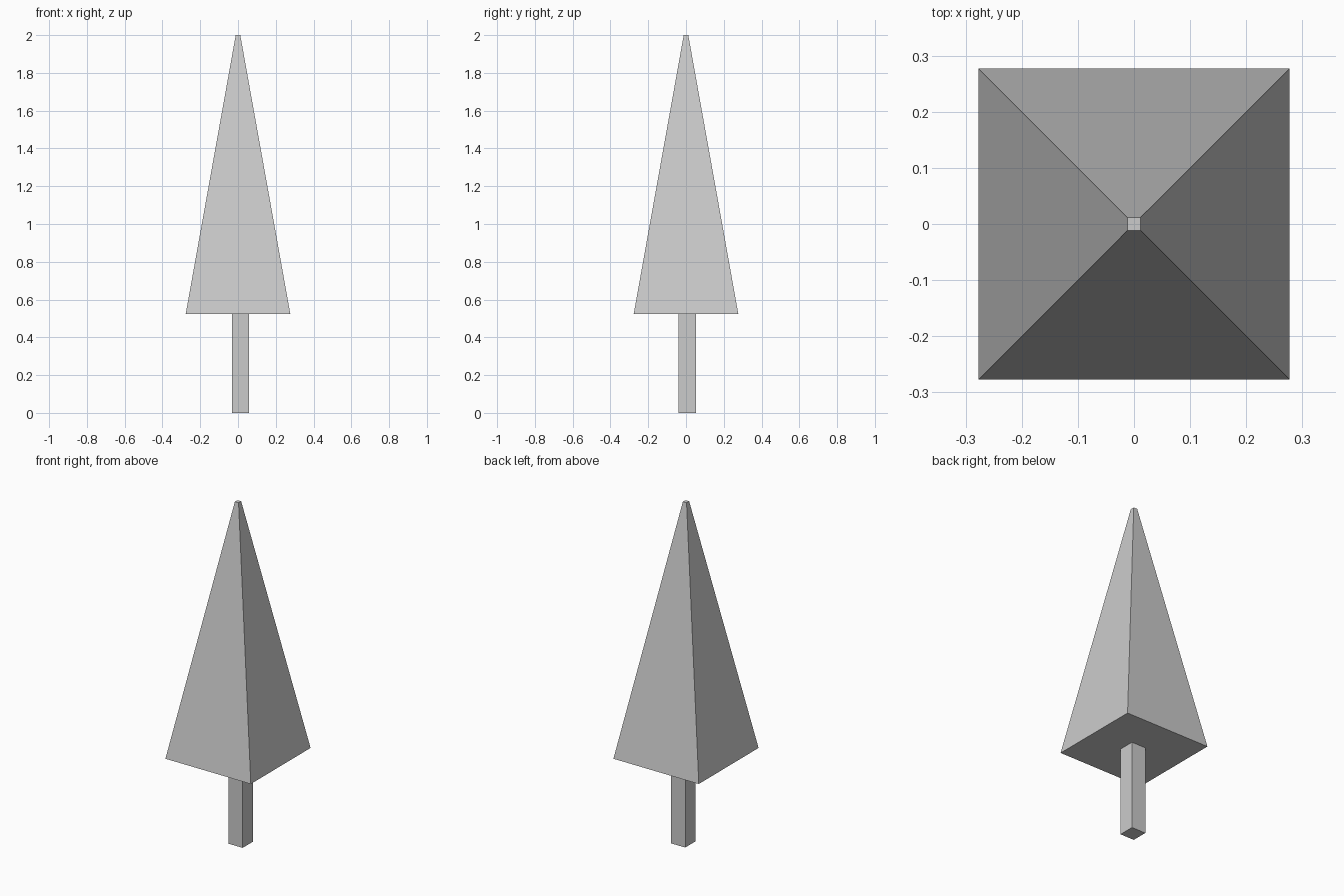
import bpy, bmesh

if "Cube" in bpy.data.objects:
    bpy.data.objects.remove(bpy.data.objects["Cube"])


def square_frustum(name, z0, z1, bottom, top):
    """Closed four-sided solid; bottom/top are (x min, x max, y min, y max)."""
    bm = bmesh.new()
    rings = []
    for z, (xa, xb, ya, yb) in ((z0, bottom), (z1, top)):
        rings.append([bm.verts.new((x, y, z))
                      for x, y in ((xa, ya), (xb, ya), (xb, yb), (xa, yb))])
    low, high = rings
    bm.faces.new(low[::-1])
    bm.faces.new(high)
    for i in range(4):
        j = (i + 1) % 4
        bm.faces.new((low[i], low[j], high[j], high[i]))
    mesh = bpy.data.meshes.new(name)
    bm.to_mesh(mesh)
    bm.free()
    obj = bpy.data.objects.new(name, mesh)
    bpy.context.collection.objects.link(obj)
    return obj


def centred(half):
    return (-half, half, -half, half)


# Slightly off-centre square trunk
trunk = (-0.033, 0.059, -0.041, 0.054)
square_frustum("trunk", 0.0, 0.523, trunk, trunk)

# Tapered foliage with a tiny flat tip
square_frustum("foliage", 0.523, 2.0, centred(0.277), centred(0.012))
